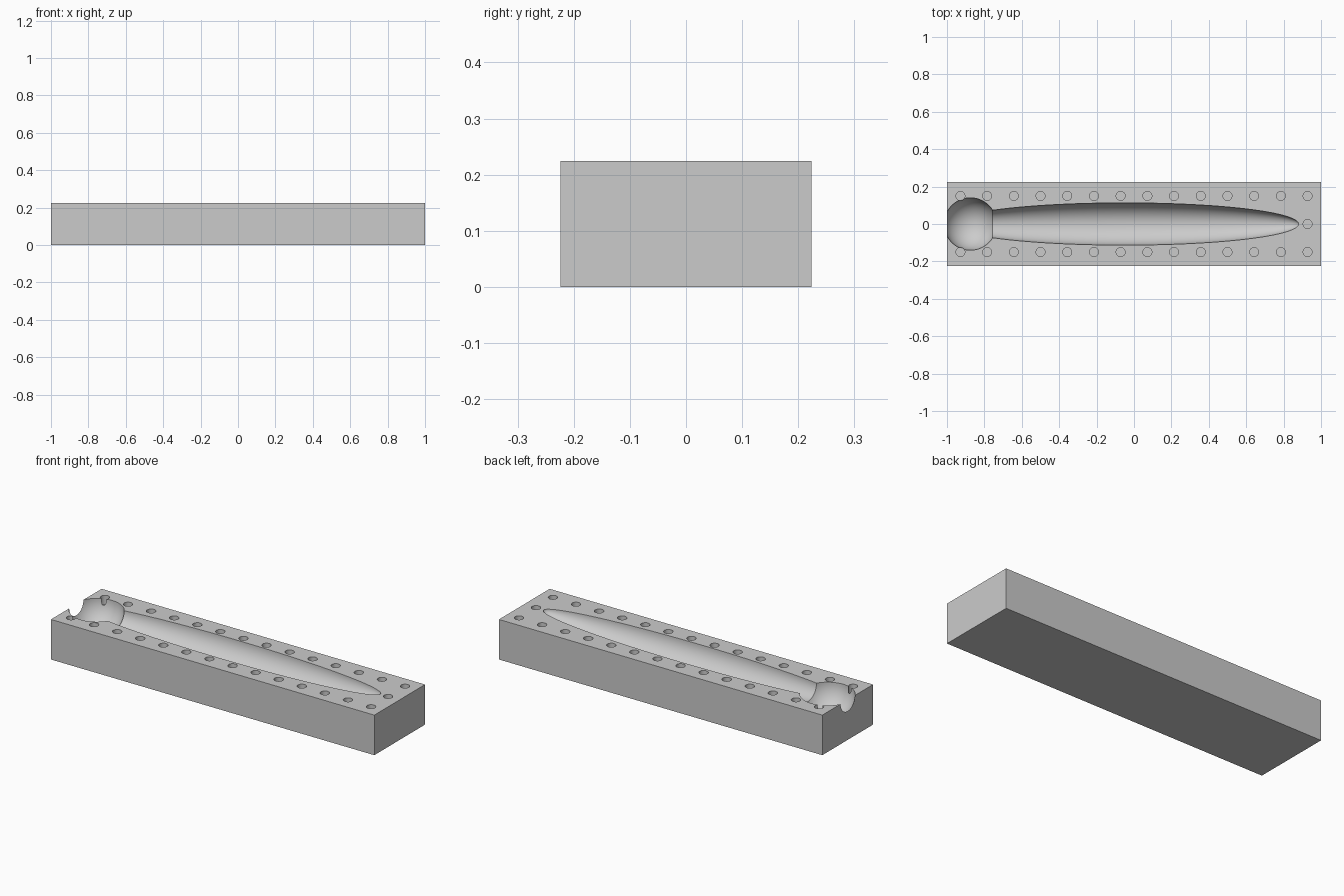
import bpy, bmesh, math
from mathutils import Matrix, Vector

cube = bpy.data.objects.get("Cube")
if cube:
    bpy.data.objects.remove(cube, do_unlink=True)

LENGTH, WIDTH, HEIGHT = 2.0, 0.448, 0.224

grey = bpy.data.materials.new("plain_grey")
grey.use_nodes = True
colour = (0.6, 0.6, 0.6, 1)
grey.diffuse_color = colour
grey.node_tree.nodes["Principled BSDF"].inputs["Base Color"].default_value = colour


def make_object(name, bm):
    mesh = bpy.data.meshes.new(name)
    bm.to_mesh(mesh)
    bm.free()
    mesh.materials.append(grey)
    obj = bpy.data.objects.new(name, mesh)
    bpy.context.collection.objects.link(obj)
    return obj


def ellipsoid(name, x, half_length, radius):
    """Cutter centred on the parting face, with its poles along x."""
    bm = bmesh.new()
    matrix = (Matrix.Translation((x, 0, HEIGHT))
              @ Matrix.Diagonal((half_length, radius, radius, 1))
              @ Matrix.Rotation(math.pi / 2, 4, 'Y'))
    bmesh.ops.create_uvsphere(bm, u_segments=64, v_segments=48, radius=1, matrix=matrix)
    return make_object(name, bm)


def peg_holes(name, radius, depth):
    """Two rows of round holes along the sides and one at the tip."""
    bm = bmesh.new()
    count, reach = 14, 0.928
    spots = [(-reach + 2 * reach * i / (count - 1), side * 0.15)
             for i in range(count) for side in (-1, 1)]
    spots.append((reach, 0))
    for x, y in spots:
        bmesh.ops.create_cone(bm, cap_ends=True, segments=32, radius1=radius,
                              radius2=radius, depth=2 * depth,
                              matrix=Matrix.Translation((x, y, HEIGHT)))
    return make_object(name, bm)


# Solid mould block
bm = bmesh.new()
bmesh.ops.create_cube(bm, size=1, matrix=Matrix.Translation((0, 0, HEIGHT / 2))
                      @ Matrix.Diagonal((LENGTH, WIDTH, HEIGHT, 1)))
block = make_object("mould_block", bm)

# Ball pocket, long tapered cavity and peg holes
cutters = [
    ellipsoid("body_cavity_cutter", -0.05, 0.93, 0.113),
    ellipsoid("ball_pocket_cutter", -0.875, 0.14, 0.14),
    peg_holes("peg_hole_cutter", 0.024, 0.05),
]

bpy.ops.object.select_all(action='DESELECT')
bpy.context.view_layer.objects.active = block
block.select_set(True)
for cutter in cutters:
    cutter.hide_render = True
    cut = block.modifiers.new(cutter.name, 'BOOLEAN')
    cut.operation = 'DIFFERENCE'
    cut.solver = 'EXACT'
    cut.object = cutter
    bpy.ops.object.modifier_apply(modifier=cut.name)
    bpy.data.objects.remove(cutter, do_unlink=True)

bpy.ops.object.shade_smooth_by_angle(angle=math.radians(30))
